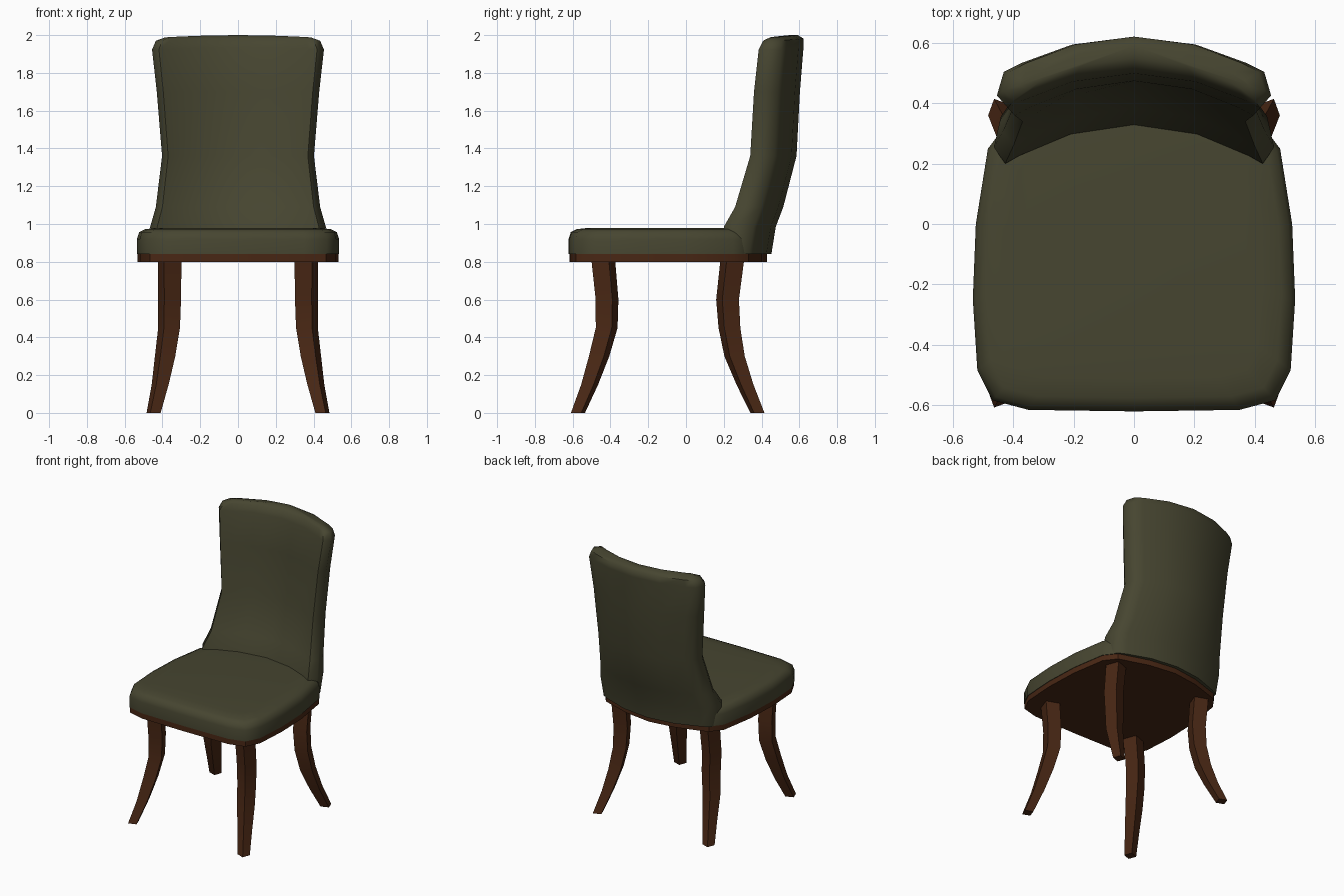
import bpy, bmesh, math
from mathutils import Matrix, Vector

cube = bpy.data.objects.get("Cube")
if cube:
    bpy.data.objects.remove(cube, do_unlink=True)


def material(name, rgb):
    m = bpy.data.materials.new(name)
    m.use_nodes = True
    m.diffuse_color = (*rgb, 1)
    bsdf = m.node_tree.nodes["Principled BSDF"]
    bsdf.inputs["Base Color"].default_value = (*rgb, 1)
    bsdf.inputs["Roughness"].default_value = 0.8
    return m


OLIVE = material("olive fabric", (0.062, 0.060, 0.030))
BROWN = material("dark brown wood", (0.065, 0.020, 0.007))


def loft(name, rings, mat, angle):
    """Skin a stack of closed rings and cap both ends."""
    bm = bmesh.new()
    loops = [[bm.verts.new(p) for p in ring] for ring in rings]
    n = len(loops[0])
    for a, b in zip(loops, loops[1:]):
        for i in range(n):
            j = (i + 1) % n
            bm.faces.new((a[i], a[j], b[j], b[i]))
    bm.faces.new(loops[0])
    bm.faces.new(loops[-1])
    bmesh.ops.recalc_face_normals(bm, faces=bm.faces)
    mesh = bpy.data.meshes.new(name)
    bm.to_mesh(mesh)
    bm.free()
    mesh.materials.append(mat)
    obj = bpy.data.objects.new(name, mesh)
    bpy.context.collection.objects.link(obj)
    bpy.ops.object.select_all(action="DESELECT")
    obj.select_set(True)
    bpy.context.view_layer.objects.active = obj
    bpy.ops.object.shade_smooth_by_angle(angle=math.radians(angle))
    return obj


def mirrored(half):
    """Close a half outline whose first and last points lie on x = 0."""
    return half + [(-p[0], *p[1:]) for p in half[-2:0:-1]]


# Seat plan, front centre to rear centre
PLAN = mirrored([(0, -0.622), (0.35, -0.617), (0.47, -0.585), (0.52, -0.485),
                 (0.535, -0.25), (0.525, 0), (0.485, 0.25), (0.42, 0.335),
                 (0.2, 0.405), (0, 0.432)])


def seat_ring(z, inset):
    cy = -0.1
    return [(x * (1 - inset / 0.53), cy + (y - cy) * (1 - inset / 0.52), z)
            for x, y in PLAN]


# Wooden base under the seat
loft("seat_base", [seat_ring(0.80, 0.004), seat_ring(0.84, 0.004)], BROWN, 30)

# Upholstered seat with a rounded upper edge
loft("seat_cushion",
     [seat_ring(z, d) for z, d in ((0.84, 0), (0.92, 0), (0.957, 0.012),
                                   (0.973, 0.045), (0.98, 0.11))], OLIVE, 50)


def back_ring(z, w, side_front, mid_front, mid_rear):
    """Curved plan section of the backrest."""
    def front(u):
        return mid_front + (side_front - mid_front) * (u / 0.92) ** 2

    def rear(u):
        return mid_rear - 0.13 * u * u

    edge = side_front + 0.35 * (rear(0.95) - side_front)
    half = [(u, front(u)) for u in (0, 0.45, 0.82, 0.92)]
    half += [(1, edge)]
    half += [(u, rear(u)) for u in (0.95, 0.82, 0.45, 0)]
    drop = 0.012 if z > 1.9 else 0
    return mirrored([(u * w, y, z - drop * u * u) for u, y in half])


# Curved backrest, bottom to top
BACK = ((0.84, 0.455, 0.20, 0.32, 0.452),
        (0.985, 0.465, 0.20, 0.33, 0.475),
        (1.09, 0.435, 0.26, 0.385, 0.515),
        (1.36, 0.402, 0.34, 0.46, 0.585),
        (1.70, 0.430, 0.36, 0.475, 0.603),
        (1.935, 0.455, 0.385, 0.50, 0.622),
        (1.982, 0.435, 0.41, 0.52, 0.622),
        (2.0, 0.385, 0.45, 0.55, 0.592))
loft("backrest", [back_ring(*row) for row in BACK], OLIVE, 60)

# Splayed legs: height, x, front y, rear y, side of the square section
LEG = ((0.81, 0.362, -0.438, 0.245, 0.098),
       (0.60, 0.362, -0.418, 0.220, 0.094),
       (0.45, 0.365, -0.420, 0.230, 0.090),
       (0.30, 0.386, -0.460, 0.257, 0.084),
       (0.15, 0.412, -0.510, 0.312, 0.070),
       (0.0, 0.447, -0.572, 0.378, 0.058))


def leg_ring(x, y, z, size, sx, sy):
    turn = Matrix.Rotation(math.radians(-20 * sx * sy), 3, "Z").inverted()
    h = size / 2
    corners = ((-h, -h), (h, -h), (h, h), (-h, h))
    return [Vector((sx * x, y, z)) + turn @ Vector((a, b, 0)) for a, b in corners]


for sx, side in ((1, "left"), (-1, "right")):
    for sy, end in ((-1, "front"), (1, "rear")):
        rings = [leg_ring(x, yf if sy < 0 else yr, z, s, sx, sy)
                 for z, x, yf, yr, s in LEG]
        loft(f"{end}_{side}_leg", rings, BROWN, 30)
